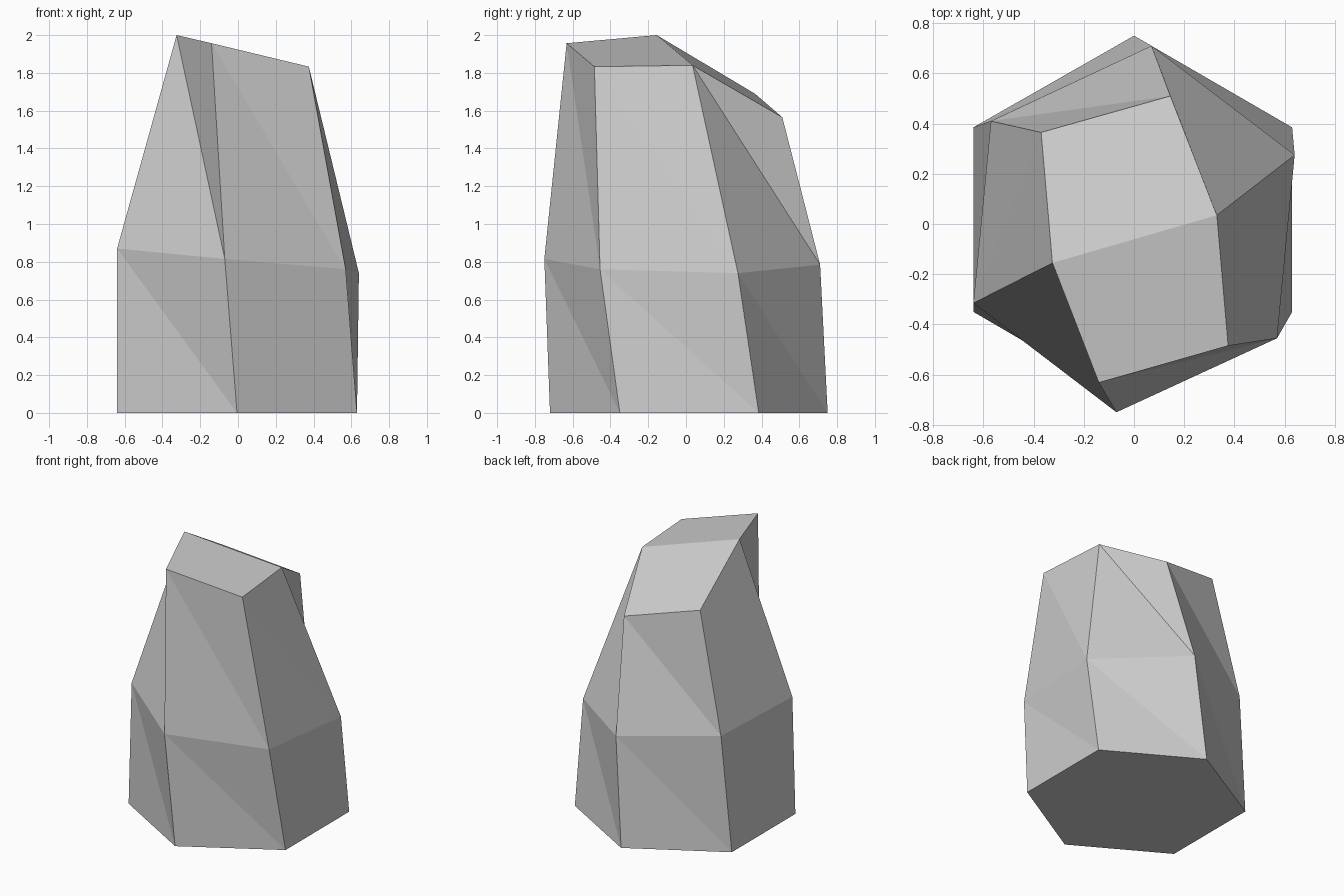
import bpy
import bmesh

cube = bpy.data.objects.get("Cube")
if cube:
    bpy.data.objects.remove(cube, do_unlink=True)

# Stone material
stone = bpy.data.materials.new("stone grey")
stone.use_nodes = True
colour = (0.6, 0.6, 0.6, 1.0)
stone.diffuse_color = colour
stone.node_tree.nodes["Principled BSDF"].inputs["Base Color"].default_value = colour

# Hexagonal cross-sections, clockwise from the back corner
base = [(0, .75, 0), (.63, .385, 0), (.63, -.35, 0),
        (-.005, -.72, 0), (-.64, -.35, 0), (-.64, .385, 0)]
waist = [(.07, .71, .785), (.64, .275, .74), (.57, -.455, .76),
         (-.07, -.75, .815), (-.64, -.315, .87), (-.57, .41, .84)]
crown = [(.145, .51, 1.565), (.33, .035, 1.84), (.375, -.485, 1.833),
         (-.14, -.632, 1.957), (-.325, -.155, 2), (-.37, .365, 1.69)]

bm = bmesh.new()
rings = [[bm.verts.new(p) for p in ring] for ring in (base, waist, crown)]

# Twisted side walls, each creased inwards along its long diagonal
for low, high in zip(rings, rings[1:]):
    for i in range(len(low)):
        j = (i + 1) % len(low)
        bm.faces.new((low[j], low[i], high[j]))
        bm.faces.new((low[i], high[i], high[j]))

# Underside, and a crown cut into two slopes
bm.faces.new(rings[0])
top = rings[2]
bm.faces.new((top[1], top[2], top[3], top[4]))
bm.faces.new((top[0], top[1], top[4], top[5]))
bmesh.ops.recalc_face_normals(bm, faces=bm.faces)

mesh = bpy.data.meshes.new("rock")
bm.to_mesh(mesh)
bm.free()
mesh.materials.append(stone)
rock = bpy.data.objects.new("rock", mesh)
bpy.context.collection.objects.link(rock)
